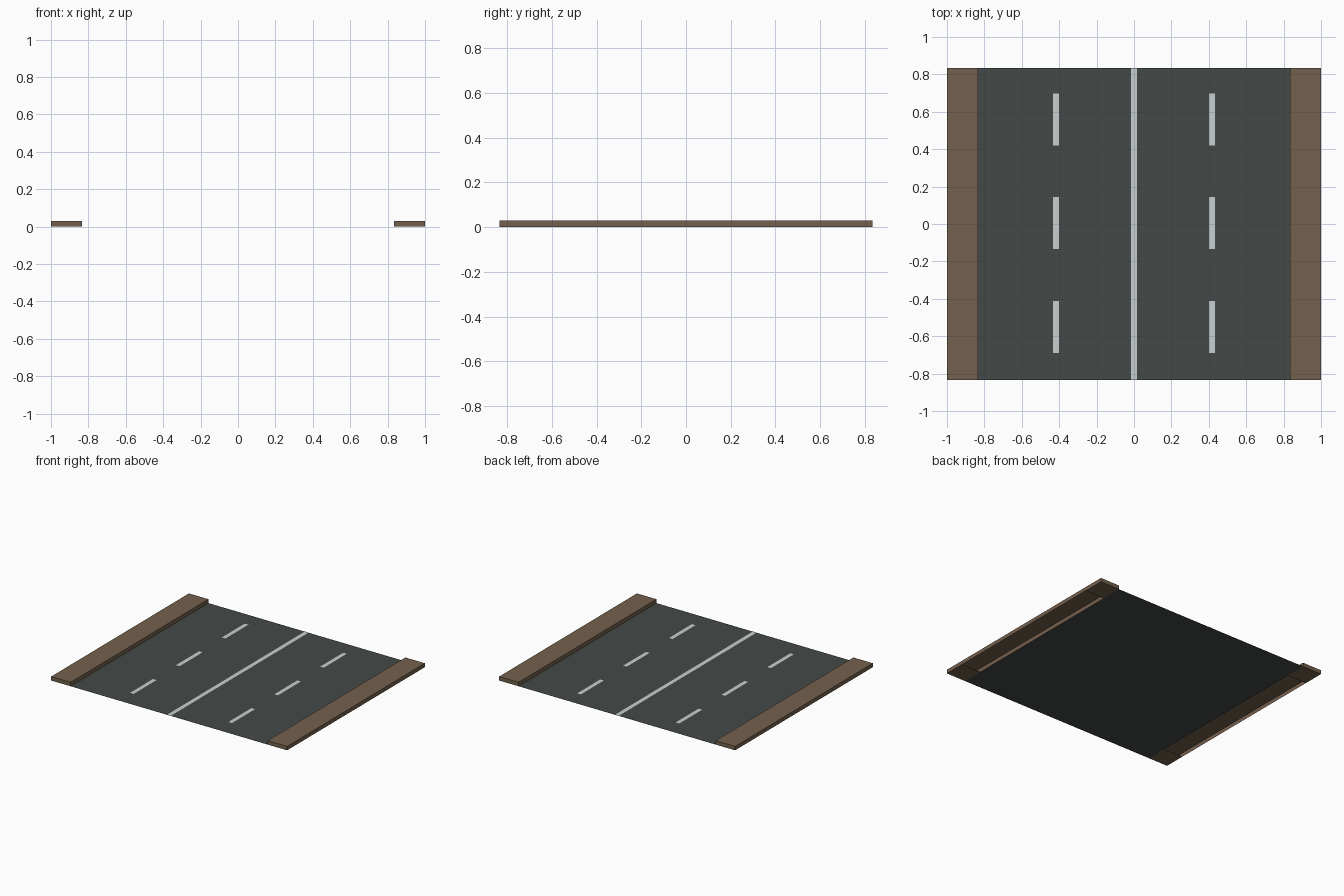
import bpy
import bmesh

if "Cube" in bpy.data.objects:
    bpy.data.objects.remove(bpy.data.objects["Cube"])


def material(name, rgb):
    m = bpy.data.materials.new(name)
    m.diffuse_color = (*rgb, 1.0)
    m.use_nodes = True
    m.node_tree.nodes["Principled BSDF"].inputs["Base Color"].default_value = m.diffuse_color
    return m


ASPHALT = material("dark asphalt", (0.057, 0.068, 0.066))
PAVING = material("brown paving", (0.175, 0.117, 0.074))
PAINT = material("pale road paint", (0.58, 0.62, 0.62))

HALF_LEN = 0.834     # half length of the tile along y
ROAD_X = 0.835       # half width of the road
WALK_H = 0.03        # pavement height


def quad(bm, x0, x1, y0, y1, z, up=True):
    pts = [(x0, y0, z), (x1, y0, z), (x1, y1, z), (x0, y1, z)]
    if not up:
        pts.reverse()
    return bm.faces.new([bm.verts.new(p) for p in pts])


def finish(name, bm, mat):
    mesh = bpy.data.meshes.new(name)
    bm.to_mesh(mesh)
    bm.free()
    mesh.materials.append(mat)
    ob = bpy.data.objects.new(name, mesh)
    bpy.context.collection.objects.link(ob)
    return ob


def plate(name, cx, cy, w, l, z, mat):
    bm = bmesh.new()
    quad(bm, cx - w / 2, cx + w / 2, cy - l / 2, cy + l / 2, z)
    return finish(name, bm, mat)


# Road surface: a single flat sheet
plate("road_surface", 0, 0, 2 * ROAD_X, 2 * HALF_LEN, 0.0, ASPHALT)

# Painted centre line and lane dashes
plate("centre_line", 0, 0, 0.032, 2 * HALF_LEN, 0.002, PAINT)
for side, sx in (("left", -1), ("right", 1)):
    for i in range(3):
        plate(f"{side}_lane_dash_{i + 1}", sx * 0.417, 0.005 + (i - 1) * 0.555,
              0.031, 0.278, 0.002, PAINT)


# Pavements: low boxes, hollow underneath apart from the two end pads
def pavement(name, x0, x1):
    bm = bmesh.new()
    top = quad(bm, x0, x1, -HALF_LEN, HALF_LEN, WALK_H)
    walls = bmesh.ops.extrude_edge_only(bm, edges=list(top.edges))
    for v in walls["geom"]:
        if isinstance(v, bmesh.types.BMVert):
            v.co.z = 0.0
    bmesh.ops.recalc_face_normals(bm, faces=bm.faces)
    if top.normal.z < 0:
        bmesh.ops.reverse_faces(bm, faces=bm.faces)
    pad = x1 - x0
    quad(bm, x0, x1, -HALF_LEN, -HALF_LEN + pad, 0.0, up=False)
    quad(bm, x0, x1, HALF_LEN - pad, HALF_LEN, 0.0, up=False)
    return finish(name, bm, PAVING)


pavement("left_pavement", -1.0, -ROAD_X)
pavement("right_pavement", ROAD_X, 1.0)
